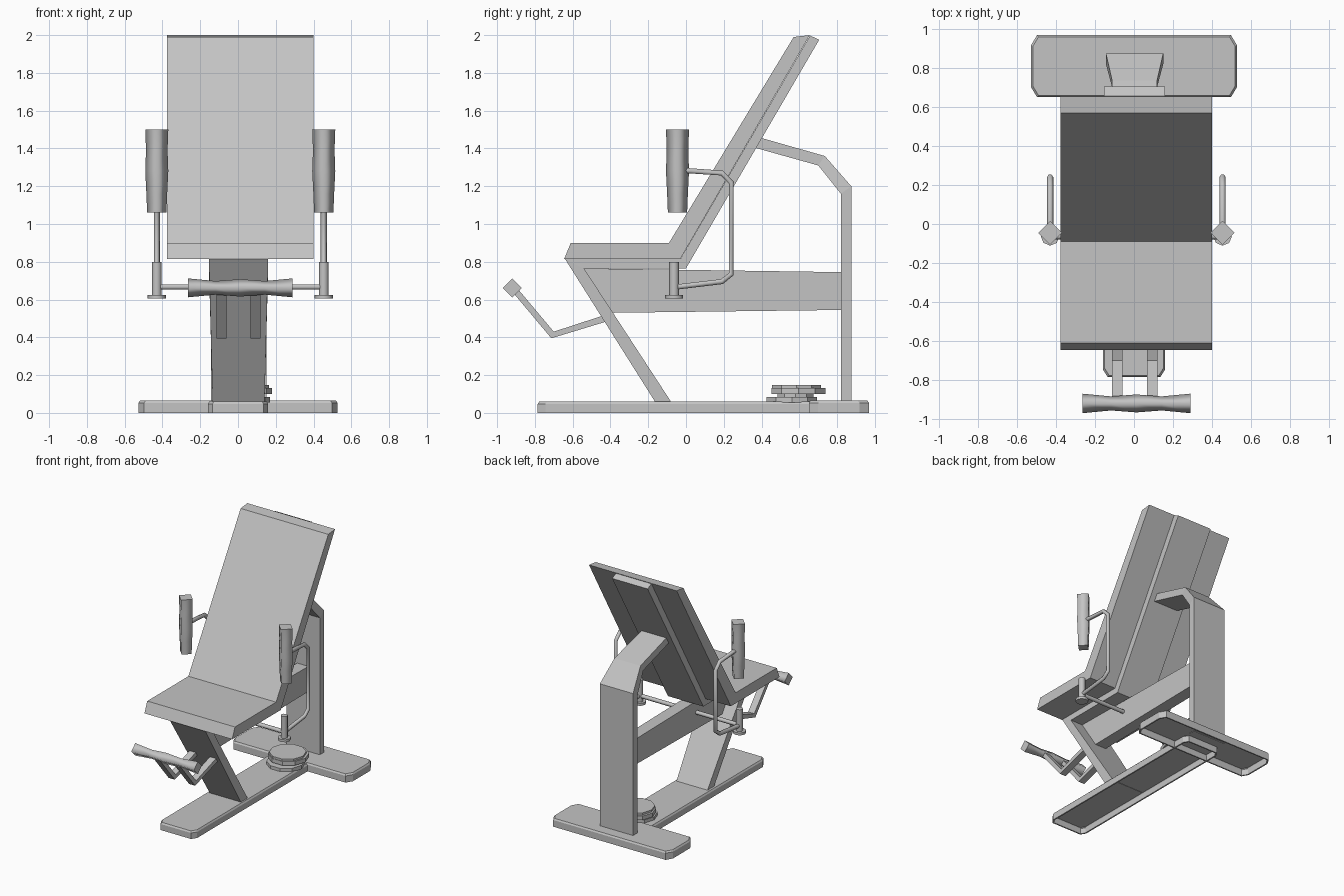
import bpy, bmesh, math
from mathutils import Vector

cube = bpy.data.objects.get("Cube")
if cube:
    bpy.data.objects.remove(cube)

GRAY = (0.55, 0.55, 0.55, 1)
steel = bpy.data.materials.new("plain gray")
steel.use_nodes = True
steel.diffuse_color = GRAY
steel.node_tree.nodes["Principled BSDF"].inputs["Base Color"].default_value = GRAY


def finish(name, bm):
    bmesh.ops.recalc_face_normals(bm, faces=bm.faces)
    mesh = bpy.data.meshes.new(name)
    bm.to_mesh(mesh)
    bm.free()
    mesh.materials.append(steel)
    obj = bpy.data.objects.new(name, mesh)
    bpy.context.collection.objects.link(obj)
    return obj


def loft(name, rings, smooth=False):
    """Skin a row of matching rings and cap both ends."""
    bm = bmesh.new()
    rows = [[bm.verts.new(p) for p in ring] for ring in rings]
    n = len(rows[0])
    for a, b in zip(rows, rows[1:]):
        for i in range(n):
            j = (i + 1) % n
            bm.faces.new((a[i], a[j], b[j], b[i])).smooth = smooth
    bm.faces.new(rows[0])
    bm.faces.new(rows[-1])
    return finish(name, bm)


def strip(name, stations, cx=0.0):
    """Bent slab: each station is (y, z) of both skins and a half width."""
    return loft(name, [[(cx - w, *p), (cx + w, *p), (cx + w, *q), (cx - w, *q)]
                       for p, q, w in stations])


def lathe(name, origin, axis, profile, sides, smooth=True):
    """Turned part along x or z; profile holds (distance, radius)."""
    rings = []
    for d, r in profile:
        ring = []
        for i in range(sides):
            a = math.tau * i / sides
            u, v = r * math.cos(a), r * math.sin(a)
            ring.append(Vector(origin) + Vector((d, u, v) if axis == "x" else (u, v, d)))
        rings.append(ring)
    return loft(name, rings, smooth)


def tube(name, points, radius):
    curve = bpy.data.curves.new(name, "CURVE")
    curve.dimensions = "3D"
    curve.bevel_depth = radius
    curve.bevel_resolution = 1
    curve.use_fill_caps = True
    spline = curve.splines.new("POLY")
    spline.points.add(len(points) - 1)
    for sp, p in zip(spline.points, points):
        sp.co = (*p, 1)
    curve.materials.append(steel)
    obj = bpy.data.objects.new(name, curve)
    bpy.context.collection.objects.link(obj)


def tray(name, x, y0, y1, height, cut_x, cut_y):
    """Hollow foot plate with clipped corners, open underneath."""
    def outline(z, s):
        a, b, c = x - s, y0 + s, y1 - s
        return [(-a, b + cut_y, z), (cut_x - a, b, z), (a - cut_x, b, z), (a, b + cut_y, z),
                (a, c - cut_y, z), (a - cut_x, c, z), (cut_x - a, c, z), (-a, c - cut_y, z)]
    obj = loft(name, [outline(0, 0), outline(height - 0.012, 0), outline(height, 0.008)])
    bm = bmesh.new()
    bm.from_mesh(obj.data)
    bottom = [f for f in bm.faces if f.normal.z < -0.9]
    bmesh.ops.delete(bm, geom=bottom, context="FACES")
    bm.to_mesh(obj.data)
    bm.free()
    shell = obj.modifiers.new("shell", "SOLIDIFY")
    shell.thickness = 0.012


# Floor frame
tray("long_base", 0.16, -0.785, 0.8, 0.06, 0.025, 0.04)
tray("rear_foot", 0.527, 0.65, 0.968, 0.065, 0.03, 0.05)

# Seat and backrest pad, with the leg and rail that carry it
CX = 0.012
strip("seat_pad", [((-0.645, 0.815), (-0.61, 0.9), 0.388),
                   ((-0.03, 0.815), (-0.09, 0.9), 0.388),
                   ((0.655, 2.0), (0.57, 1.99), 0.388)], CX)
strip("front_leg_and_rail", [((-0.155, 0.045), (-0.07, 0.045), 0.137),
                             ((-0.64, 0.814), (-0.54, 0.765), 0.157),
                             ((-0.03, 0.814), (0.0, 0.765), 0.157),
                             ((0.657, 1.998), (0.705, 1.975), 0.157)], 0.003)

# Rear post and cross beam
strip("rear_post", [((0.82, 0.05), (0.875, 0.05), 0.147),
                    ((0.82, 1.16), (0.875, 1.2), 0.147),
                    ((0.7, 1.31), (0.735, 1.36), 0.115),
                    ((0.36, 1.405), (0.4, 1.455), 0.11)], 0.003)
strip("beam", [((-0.39, 0.53), (-0.54, 0.765), 0.05),
               ((0.825, 0.545), (0.825, 0.745), 0.05)])

# Shin roller on two bent bars
for side, x in (("right", -0.087), ("left", 0.093)):
    strip(side + "_shin_bar", [((-0.43, 0.518), (-0.41, 0.487), 0.027),
                               ((-0.7, 0.43), (-0.713, 0.395), 0.027),
                               ((-0.91, 0.68), (-0.935, 0.66), 0.027)], x)
lathe("shin_roller", (CX, -0.92, 0.662), "x",
      [(-0.277, 0.05), (-0.13, 0.036), (0, 0.046), (0.13, 0.036), (0.277, 0.05)], 4)

# Swing arms with upright grips
PIVOT_Y = -0.063
for side, s in (("right", -1), ("left", 1)):
    x = CX + s * 0.442
    lathe(side + "_grip", (x, -0.045, 1.06), "z",
          [(0, 0.051), (0.1, 0.055), (0.22, 0.061), (0.33, 0.057), (0.44, 0.061)], 4)
    tube(side + "_arm", [(x, y, z) for y, z in
                         ((-0.03, 1.285), (0.19, 1.27), (0.24, 1.22),
                          (0.24, 0.735), (0.19, 0.695), (PIVOT_Y, 0.665))], 0.016)
    lathe(side + "_pivot", (x, PIVOT_Y, 0.62), "z", [(0, 0.026), (0.18, 0.026)], 8)
    lathe(side + "_pivot_cap", (x, PIVOT_Y, 0.605), "z", [(0, 0.048), (0.02, 0.048)], 8)
tube("pivot_axle", [(CX - 0.442, PIVOT_Y, 0.667), (CX + 0.442, PIVOT_Y, 0.667)], 0.016)

# Stack of weight plates
for i, (y, z, r, h) in enumerate(((0.56, 0.055, 0.14, 0.03), (0.58, 0.08, 0.1, 0.025),
                                  (0.595, 0.1, 0.15, 0.032), (0.585, 0.13, 0.135, 0.018))):
    lathe("weight_plate_%d" % (i + 1), (0.03, y, z), "z", [(0, r), (h, r)], 10, False)
